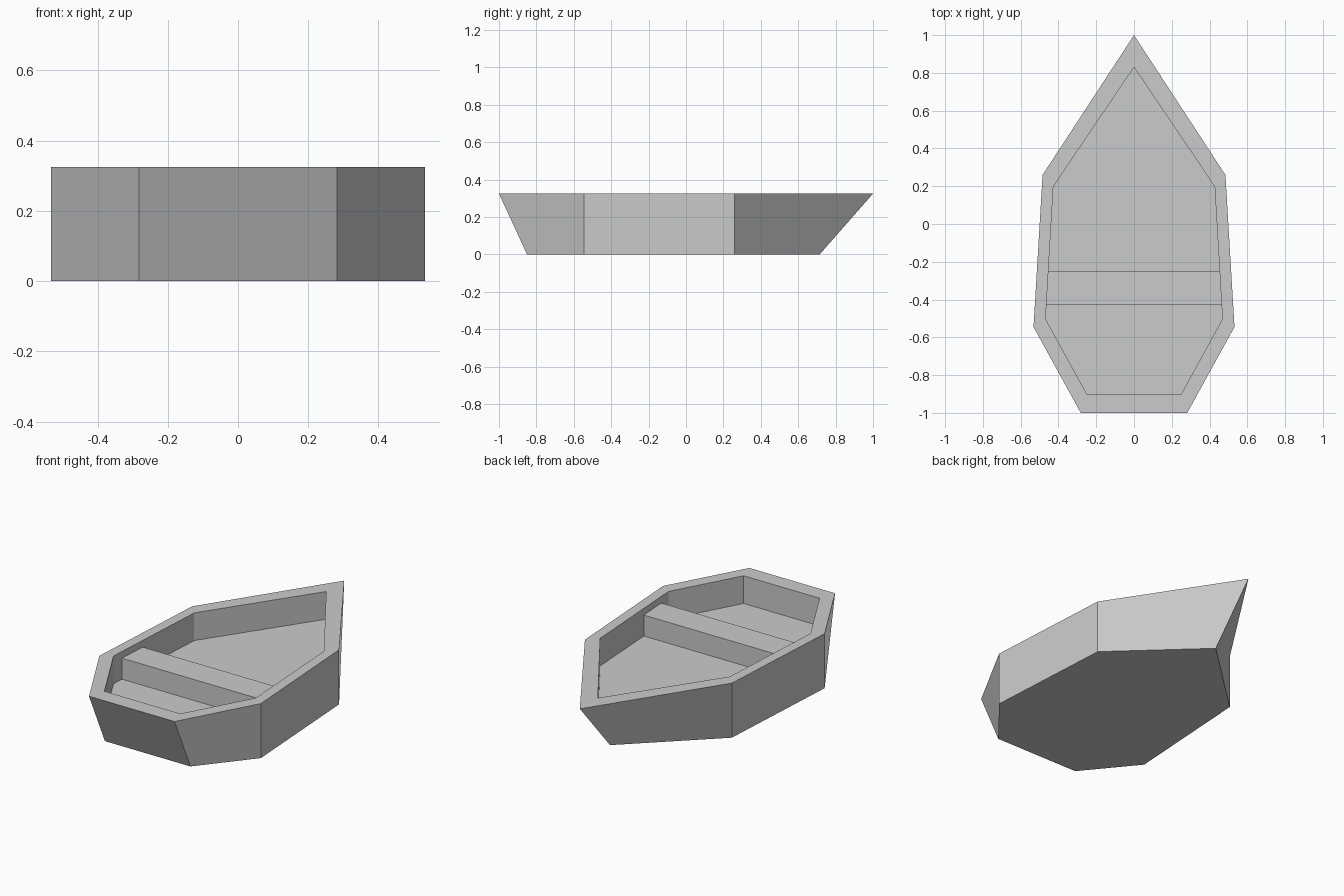
import bpy
import bmesh

cube = bpy.data.objects.get("Cube")
if cube:
    bpy.data.objects.remove(cube)

GREY = (0.6, 0.6, 0.6, 1)
grey = bpy.data.materials.new("plain_grey")
grey.use_nodes = True
grey.diffuse_color = GREY
grey.node_tree.nodes["Principled BSDF"].inputs["Base Color"].default_value = GREY


def mirrored(half):
    """Close a half outline, running stern to bow, across the centre line."""
    return half + [(-x, y) for x, y in reversed(half) if x > 0]


def loft(name, rings):
    """Join (outline, height) rings with walls and cap both ends."""
    bm = bmesh.new()
    loops = [[bm.verts.new((x, y, z)) for x, y in outline] for outline, z in rings]
    for low, high in zip(loops, loops[1:]):
        n = len(low)
        for i in range(n):
            j = (i + 1) % n
            bm.faces.new((low[i], low[j], high[j], high[i]))
    bm.faces.new(loops[0][::-1])
    bm.faces.new(loops[-1])
    bmesh.ops.recalc_face_normals(bm, faces=bm.faces)
    mesh = bpy.data.meshes.new(name)
    bm.to_mesh(mesh)
    bm.free()
    mesh.materials.append(grey)
    obj = bpy.data.objects.new(name, mesh)
    bpy.context.collection.objects.link(obj)
    return obj


RIM_Z, FLOOR_Z, SEAT_Z = 0.325, 0.16, 0.285

# Hull: raked bow and stern outside, upright walls around the sunken floor
sides = [(0.532, -0.545), (0.484, 0.26)]
keel = mirrored([(0.282, -0.85)] + sides + [(0, 0.715)])
rim = mirrored([(0.282, -1.0)] + sides + [(0, 1.0)])
well = mirrored([(0.25, -0.90), (0.468, -0.503), (0.427, 0.198), (0, 0.83)])
loft("hull", [(keel, 0), (rim, RIM_Z), (well, RIM_Z), (well, FLOOR_Z)])

# Bench: spans the well, its ends set into the walls
bench = mirrored([(0.48, -0.43), (0.475, -0.25)])
loft("bench", [(bench, FLOOR_Z - 0.01), (bench, SEAT_Z)])
